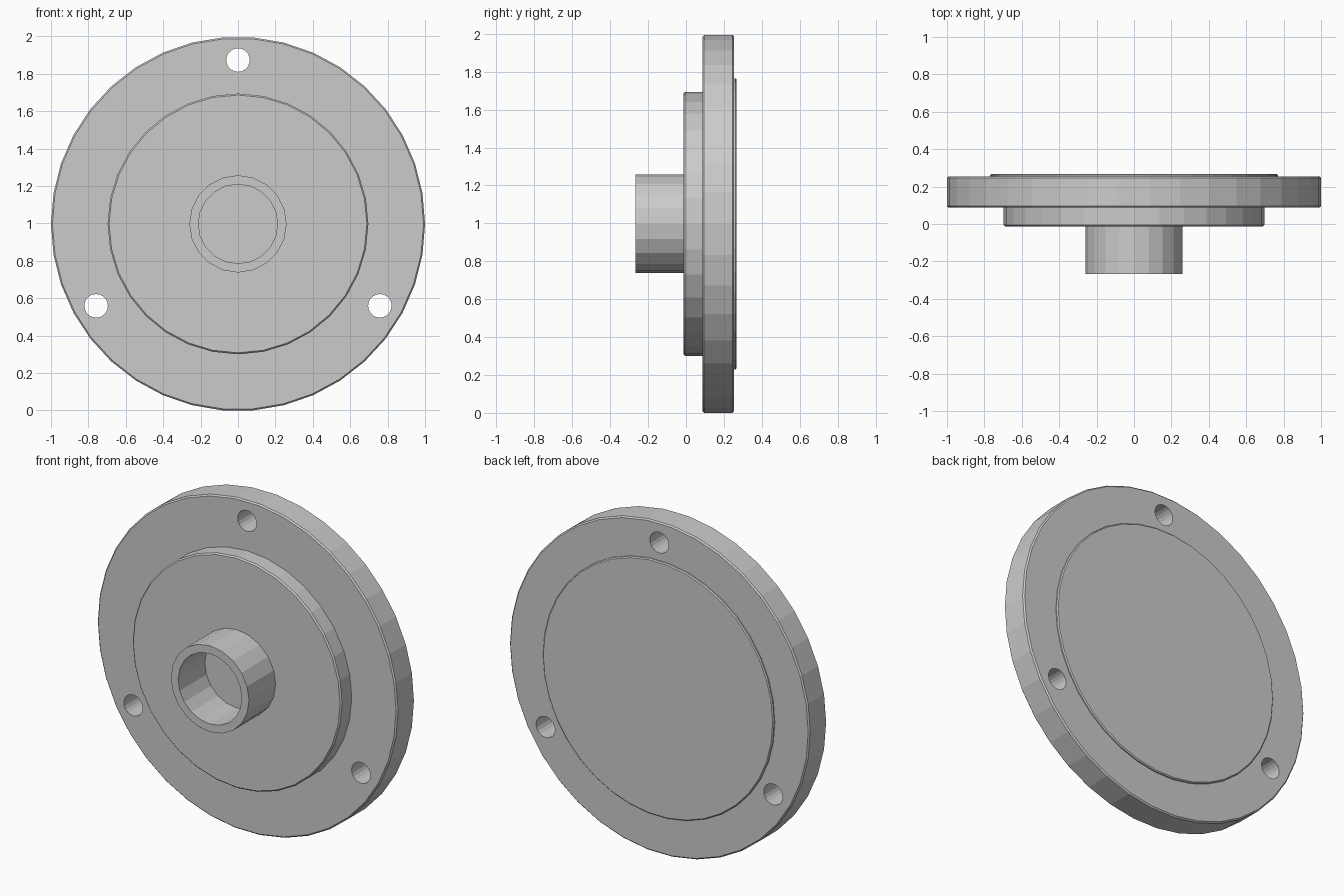
import bpy, bmesh
from math import sin, cos, radians, tau

if "Cube" in bpy.data.objects:
    bpy.data.objects.remove(bpy.data.objects["Cube"])

CZ = 0.997  # height of the common axis


def lathe(name, profile, n, closed=False, centre=(0, CZ)):
    """Revolve (radius, y) points around an axis along y; cap the ends or close into a ring."""
    bm = bmesh.new()
    rings = [[bm.verts.new((centre[0] + r * cos(tau * i / n), y, centre[1] + r * sin(tau * i / n)))
              for i in range(n)] for r, y in profile]
    pairs = list(zip(rings, rings[1:]))
    if closed:
        pairs.append((rings[-1], rings[0]))
    else:
        bm.faces.new(rings[0])
        bm.faces.new(rings[-1])
    for a, b in pairs:
        for i in range(n):
            j = (i + 1) % n
            bm.faces.new((a[i], a[j], b[j], b[i]))
    bmesh.ops.recalc_face_normals(bm, faces=bm.faces)
    mesh = bpy.data.meshes.new(name)
    bm.to_mesh(mesh)
    bm.free()
    obj = bpy.data.objects.new(name, mesh)
    bpy.context.collection.objects.link(obj)
    return obj


def disc(name, r, y0, y1, n, front=0.0, back=0.0):
    """Solid disc with optional small chamfers on the front and back rims."""
    pts = [(r - front, y0)] if front else []
    pts += [(r, y0 + front), (r, y1 - back)]
    if back:
        pts.append((r - back, y1))
    return lathe(name, pts, n)


# main flange with chamfered rims
flange = disc("flange", 1.0, 0.087, 0.254, 38, front=0.008, back=0.008)

# three bolt holes through the flange
for k in range(3):
    a = radians(90 + 120 * k)
    cutter = lathe("hole_cutter", [(0.063, 0.0), (0.063, 0.35)], 20,
                   centre=(0.876 * cos(a), CZ + 0.876 * sin(a)))
    cutter.hide_render = True
    mod = flange.modifiers.new("bolt_hole", 'BOOLEAN')
    mod.operation = 'DIFFERENCE'
    mod.solver = 'EXACT'
    mod.object = cutter
    bpy.context.view_layer.objects.active = flange
    bpy.ops.object.modifier_apply(modifier=mod.name)
    bpy.data.objects.remove(cutter)

# raised step on the front, thin raised plate on the back
disc("front_step", 0.697, -0.013, 0.09, 32, front=0.008)
disc("back_plate", 0.77, 0.25, 0.267, 38, back=0.006)

# hollow collar on the front
lathe("collar", [(0.26, -0.267), (0.26, -0.011), (0.212, -0.011), (0.212, -0.267)], 20, closed=True)
